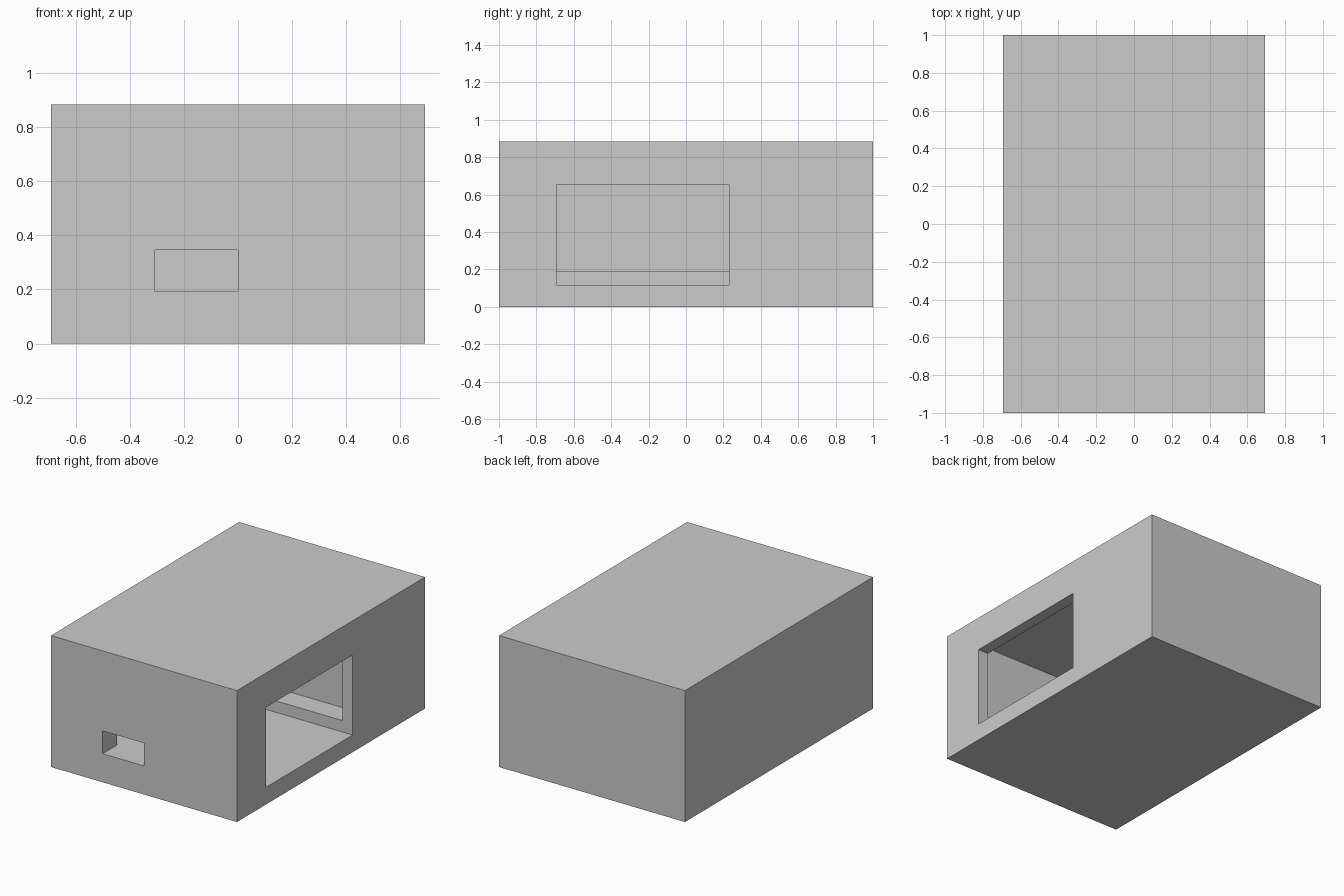
import bpy
from mathutils import Vector

if "Cube" in bpy.data.objects:
    bpy.data.objects.remove(bpy.data.objects["Cube"])

U = 1 / 13  # layout unit: the block is 26 units long


def box(name, lo, hi):
    """Axis-aligned box between two corners given in layout units."""
    lo, hi = Vector(lo) * U, Vector(hi) * U
    bpy.ops.mesh.primitive_cube_add(size=1, location=(lo + hi) / 2)
    obj = bpy.context.object
    obj.name = name
    obj.scale = hi - lo
    bpy.ops.object.transform_apply(location=True, rotation=False, scale=True)
    return obj


# Solid outer block
housing = box("housing", (-9, -13, 0), (9, 13, 11.5))

# Hollow chamber, front slot, and side opening with its sunken floor
cutters = [
    box("chamber_cutter", (-8, -11, 2.5), (8, 5, 10.5)),
    box("front_slot_cutter", (-4, -14, 2.5), (0, -10, 4.5)),
    box("side_opening_cutter", (-6, -9, 1.5), (10, 3, 8.5)),
]

for cutter in cutters:
    mod = housing.modifiers.new(cutter.name, 'BOOLEAN')
    mod.operation = 'DIFFERENCE'
    mod.solver = 'EXACT'
    mod.object = cutter
    bpy.context.view_layer.objects.active = housing
    bpy.ops.object.modifier_apply(modifier=mod.name)

# The cuts are baked in, so the cutters can go
for cutter in cutters:
    bpy.data.objects.remove(cutter, do_unlink=True)
